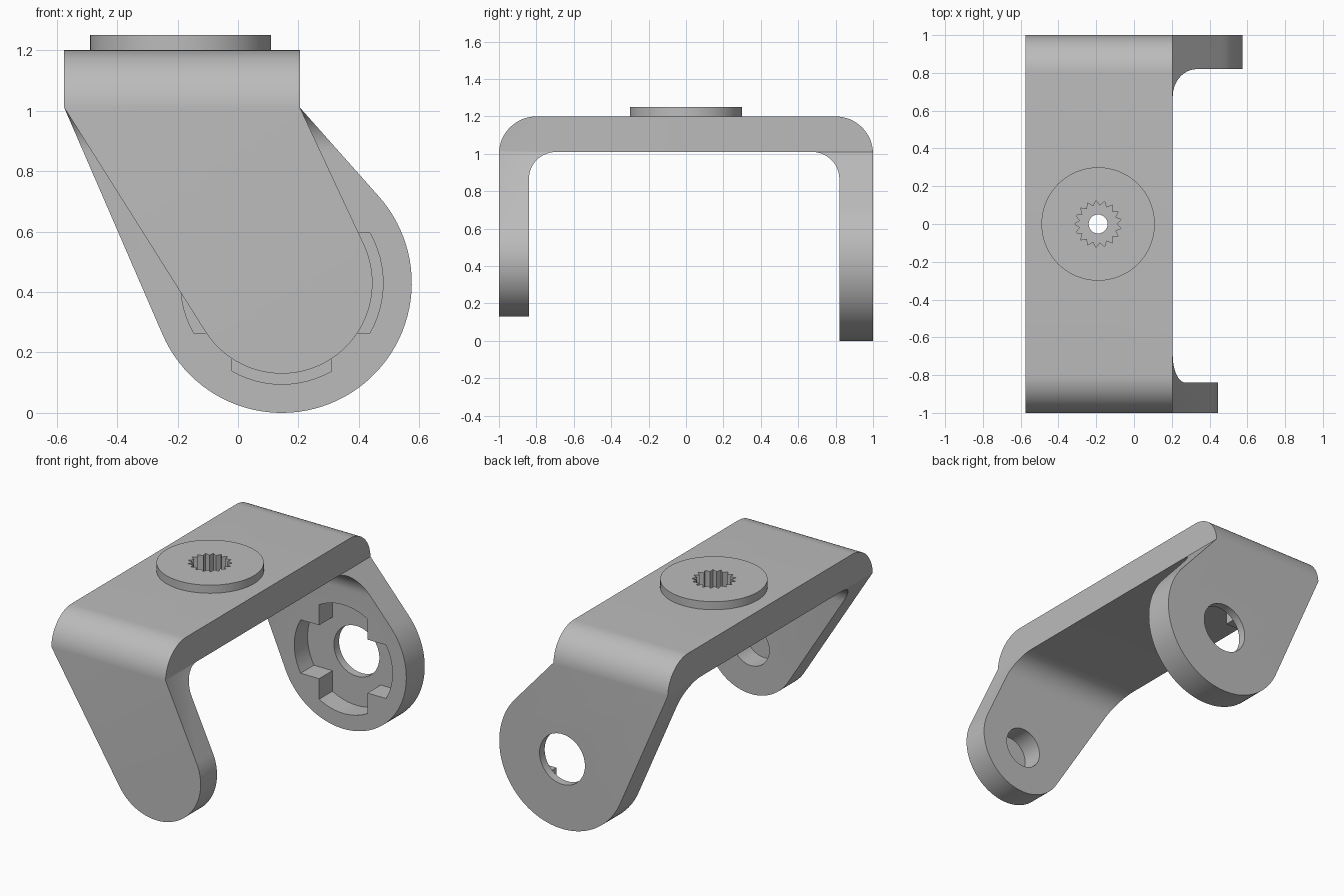
import bpy, bmesh, math
from mathutils import Vector

cube = bpy.data.objects.get("Cube")
if cube:
    bpy.data.objects.remove(cube, do_unlink=True)

PIVOT_X, PIVOT_Z = 0.145, 0.43
HUB_X = -0.19
LEFT, RIGHT, SHOULDER = -0.575, 0.205, 1.01

grey = bpy.data.materials.new("bracket grey")
grey.use_nodes = True
grey.diffuse_color = (0.5, 0.5, 0.5, 1)
grey.node_tree.nodes["Principled BSDF"].inputs["Base Color"].default_value = (0.5, 0.5, 0.5, 1)


def loft(name, rings):
    """Closed solid through rings that have equal point counts."""
    bm = bmesh.new()
    loops = [[bm.verts.new(p) for p in ring] for ring in rings]
    n = len(loops[0])
    for a, b in zip(loops, loops[1:]):
        for i in range(n):
            j = (i + 1) % n
            bm.faces.new((a[i], a[j], b[j], b[i]))
    bm.faces.new(loops[0])
    bm.faces.new(loops[-1])
    bmesh.ops.recalc_face_normals(bm, faces=bm.faces)
    mesh = bpy.data.meshes.new(name)
    bm.to_mesh(mesh)
    bm.free()
    mesh.materials.append(grey)
    obj = bpy.data.objects.new(name, mesh)
    bpy.context.collection.objects.link(obj)
    return obj


def arc(cx, cy, r, start, end, steps):
    return [(cx + r * math.cos(start + (end - start) * i / steps),
             cy + r * math.sin(start + (end - start) * i / steps)) for i in range(steps + 1)]


def circle(cx, cy, r, steps=64):
    return arc(cx, cy, r, 0, math.tau, steps)[:-1]


def along_y(name, pts, y0, y1):
    return loft(name, [[(x, y, z) for x, z in pts] for y in (y0, y1)])


def along_z(name, pts, z0, z1):
    return loft(name, [[(x, y, z) for x, y in pts] for z in (z0, z1)])


def combine(target, tool, operation):
    """Apply a boolean and discard the tool."""
    mod = target.modifiers.new(operation, 'BOOLEAN')
    mod.operation, mod.object, mod.solver = operation, tool, 'EXACT'
    bpy.context.view_layer.update()
    graph = bpy.context.evaluated_depsgraph_get()
    result = bpy.data.meshes.new_from_object(target.evaluated_get(graph))
    target.modifiers.clear()
    target.data = result
    bpy.data.objects.remove(tool, do_unlink=True)


def arm_outline(r):
    """Shoulder block narrowing by tangents to a round end."""
    centre = Vector((PIVOT_X, PIVOT_Z))

    def tangent(x, side):
        d = Vector((x, SHOULDER)) - centre
        return math.atan2(d.y, d.x) + side * math.acos(r / d.length)

    end = arc(PIVOT_X, PIVOT_Z, r, tangent(LEFT, 1), tangent(RIGHT, -1) + math.tau, 56)
    return [(RIGHT, 1.4), (LEFT, 1.4), (LEFT, SHOULDER)] + end + [(RIGHT, SHOULDER)]


# U-shaped strap: outer and inner bends in the side profile
q = math.pi / 2
profile = [(-1, -0.2)]
profile += arc(-0.8, 1.0, 0.2, 2 * q, q, 16) + arc(0.8, 1.0, 0.2, q, 0, 16)
profile += [(1, -0.2), (0.82, -0.2)]
profile += arc(0.675, 0.865, 0.145, 0, q, 14) + arc(-0.695, 0.865, 0.145, q, 2 * q, 14)
profile += [(-0.84, -0.2)]
bracket = loft("bracket", [[(x, y, z) for y, z in profile] for x in (-1, 1)])

# Trim to the narrow front arm and the wide rear arm
narrow, wide = arm_outline(0.30), arm_outline(0.43)
stations = ((narrow, -1.1), (narrow, -0.05), (wide, 0.05), (wide, 1.1))
trim = loft("trim", [[(x, y, z) for x, z in pts] for pts, y in stations])
combine(bracket, trim, 'INTERSECT')

# Raised round hub with a toothed socket and a screw hole
combine(bracket, along_z("hub", circle(HUB_X, 0, 0.30, 96), 1.1, 1.25), 'UNION')
TEETH = 17
socket = []
for i in range(2 * TEETH):
    r = 0.125 if i % 2 == 0 else 0.098
    a = math.pi + math.pi * i / TEETH
    socket.append((HUB_X + r * math.cos(a), r * math.sin(a)))
combine(bracket, along_z("socket", socket, 1.11, 1.4), 'DIFFERENCE')
combine(bracket, along_z("screw_hole", circle(HUB_X, 0, 0.05, 32), 0.9, 1.4), 'DIFFERENCE')

# Cross-shaped recess with rounded ends inside the rear arm
half, reach = 0.165, 0.335
spread = math.asin(half / reach)
cross = []
for k in range(4):
    cross += arc(PIVOT_X, PIVOT_Z, reach, k * q - spread, k * q + spread, 12)
    corner = half * math.sqrt(2)
    cross += [(PIVOT_X + corner * math.cos((k + 0.5) * q),
               PIVOT_Z + corner * math.sin((k + 0.5) * q))]
combine(bracket, along_y("recess", cross, 0.7, 0.95), 'DIFFERENCE')
combine(bracket, along_y("rear_hole", circle(PIVOT_X, PIVOT_Z, 0.155), 0.7, 1.1), 'DIFFERENCE')

# Blind pivot hole inside the front arm
combine(bracket, along_y("front_hole", circle(PIVOT_X, PIVOT_Z, 0.125), -0.97, -0.7), 'DIFFERENCE')

# Smooth bends, crisp edges
bpy.ops.object.select_all(action='DESELECT')
bracket.select_set(True)
bpy.context.view_layer.objects.active = bracket
bpy.ops.object.shade_smooth_by_angle(angle=math.radians(30))
